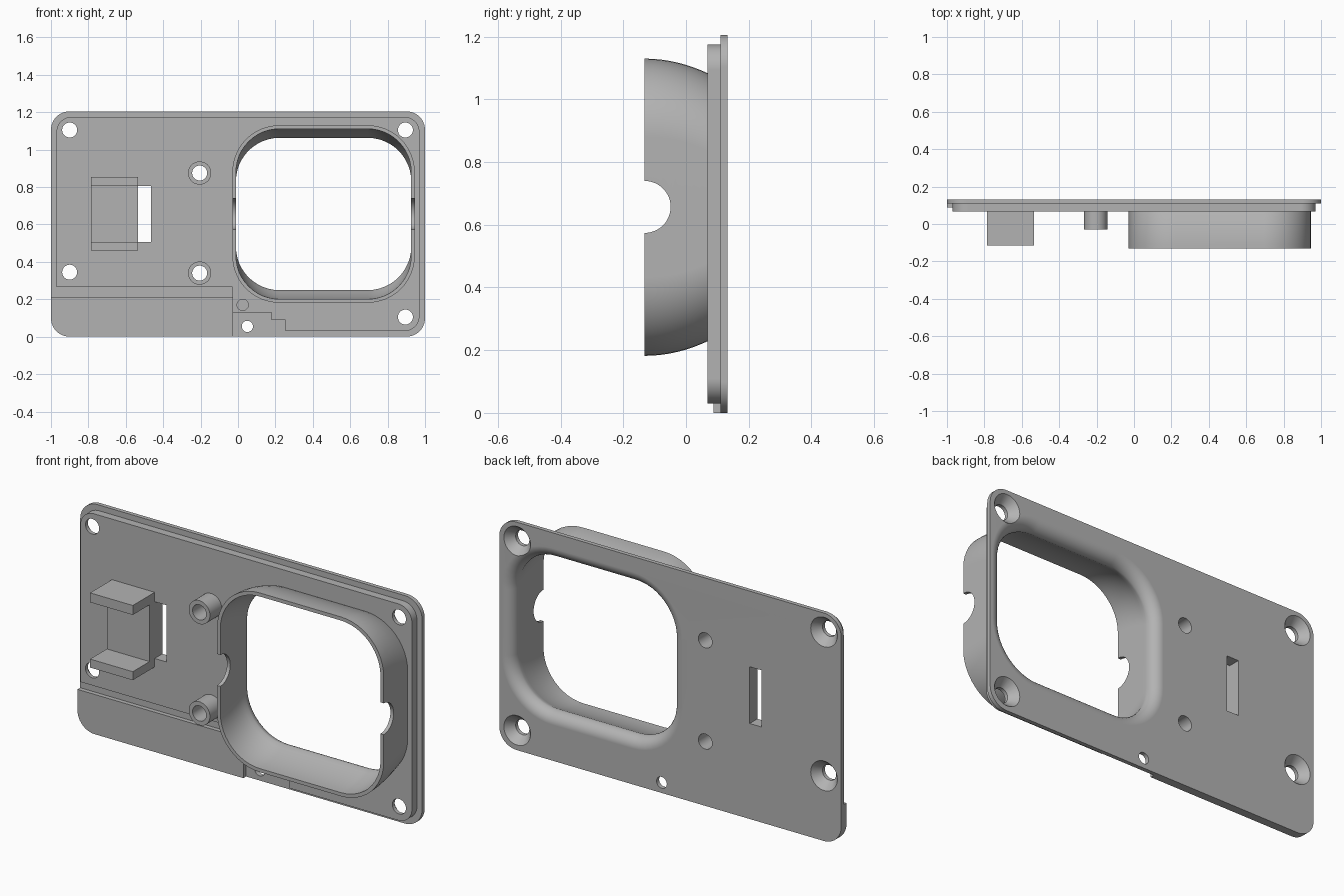
import bpy, bmesh, math
from mathutils import Vector

cube = bpy.data.objects.get("Cube")
if cube:
    bpy.data.objects.remove(cube, do_unlink=True)

grey = bpy.data.materials.new("plain_grey")
grey.use_nodes = True
colour = (0.45, 0.45, 0.45, 1)
grey.diffuse_color = colour
grey.node_tree.nodes["Principled BSDF"].inputs["Base Color"].default_value = colour

FRONT, STEP, BACK = 0.068, 0.11, 0.132   # plate depths along y
RIM = -0.132                             # front edge of the collar


def outline(corners, steps=12):
    """Right-angled (x, z, radius) corners turned into a filleted outline."""
    pts = []
    for i, (x, z, r) in enumerate(corners):
        p = Vector((x, z))
        if r == 0:
            pts.append(p)
            continue
        a = (Vector(corners[i - 1][:2]) - p).normalized()
        b = (Vector(corners[(i + 1) % len(corners)][:2]) - p).normalized()
        for k in range(steps + 1):
            t = k / steps * math.pi / 2
            pts.append(p + r * (a + b - b * math.cos(t) - a * math.sin(t)))
    return pts


def rect(x0, x1, z0, z1, r=0):
    return outline([(x0, z0, r), (x1, z0, r), (x1, z1, r), (x0, z1, r)])


def circle(x, z, r, n=40):
    return [Vector((x + r * math.cos(k * math.tau / n),
                    z + r * math.sin(k * math.tau / n))) for k in range(n)]


def loft(name, sections):
    """Closed solid through (y, outline) sections."""
    bm = bmesh.new()
    rings = [[bm.verts.new((p.x, y, p.y)) for p in pts] for y, pts in sections]
    n = len(rings[0])
    for lo, hi in zip(rings, rings[1:]):
        for i in range(n):
            j = (i + 1) % n
            bm.faces.new((lo[i], lo[j], hi[j], hi[i]))
    bm.faces.new(rings[0][::-1])
    bm.faces.new(rings[-1])
    bmesh.ops.recalc_face_normals(bm, faces=bm.faces)
    mesh = bpy.data.meshes.new(name)
    bm.to_mesh(mesh)
    bm.free()
    mesh.materials.append(grey)
    ob = bpy.data.objects.new(name, mesh)
    bpy.context.collection.objects.link(ob)
    return ob


def prism(name, pts, y0, y1):
    return loft(name, [(y0, pts), (y1, pts)])


def combine(body, tool, operation):
    mod = body.modifiers.new(operation, 'BOOLEAN')
    mod.operation, mod.object, mod.solver = operation, tool, 'EXACT'
    bpy.context.view_layer.objects.active = body
    bpy.ops.object.modifier_apply(modifier=mod.name)
    bpy.data.objects.remove(tool, do_unlink=True)


def add(tool):
    combine(panel, tool, 'UNION')


def cut(tool):
    combine(panel, tool, 'DIFFERENCE')


# Thin flange, stepped raised plate and thicker corner pad
panel = prism("mounting_panel", rect(-1, 1, 0, 1.205, 0.1), STEP, BACK)
raised = [(-0.97, 0.265, 0), (-0.03, 0.265, 0), (-0.03, 0.13, 0), (0.18, 0.13, 0),
          (0.18, 0.09, 0), (0.255, 0.09, 0), (0.255, 0.03, 0), (0.97, 0.03, 0.08),
          (0.97, 1.175, 0.08), (-0.97, 1.175, 0.08)]
add(prism("raised_plate", outline(raised), FRONT, 0.12))
pad = [(-1, 0, 0.1), (-0.03, 0, 0), (-0.03, 0.21, 0), (-1, 0.21, 0)]
add(prism("corner_pad", outline(pad), 0.087, 0.12))


# Collar whose top and bottom curve inward towards the plate
def taper(y):
    return 0.046 * ((y - RIM) / 0.2) ** 2


def collar_section(y, inset, r):
    t = taper(y) + inset
    return y, rect(-0.03 + inset, 0.945 - inset, 0.182 + t, 1.13 - t, r)


depths = [RIM + 0.21 * k / 8 for k in range(9)]
add(loft("collar", [collar_section(y, 0, 0.25) for y in depths]))

# Opening through the collar, flaring out to a rounded edge at the back
inner = [(RIM - 0.05, collar_section(RIM, 0.019, 0.232)[1])]
inner += [collar_section(y, 0.019, 0.232) for y in depths[:-1]]
flare, y0 = 0.06, BACK - 0.06
for k in range(9):
    a = k / 8 * math.pi / 2
    g = flare * (1 - math.cos(a))
    t = taper(y0) + 0.019 - g
    inner.append((y0 + flare * math.sin(a),
                  rect(-0.011 - g, 0.926 + g, 0.182 + t, 1.13 - t, 0.232 + g)))
inner.append((BACK + 0.05, inner[-1][1]))
cut(loft("opening", inner))

# Half-round notches across both collar sides
bpy.ops.mesh.primitive_cylinder_add(vertices=48, radius=0.083, depth=1.4,
                                    location=(0.45, RIM, 0.657),
                                    rotation=(0, math.pi / 2, 0))
cut(bpy.context.object)

# Hollow posts
for z in (0.34, 0.875):
    add(prism("post", circle(-0.205, z, 0.062), -0.03, 0.1))
    cut(prism("post_hole", circle(-0.205, z, 0.04), -0.1, 0.2))

# Countersunk corner screw holes
for x, z in ((-0.9, 1.105), (0.895, 1.105), (-0.9, 0.345), (0.895, 0.105)):
    small, wide = circle(x, z, 0.04), circle(x, z, 0.078)
    cut(loft("screw_hole", [(0, small), (0.088, small), (BACK, wide), (0.2, wide)]))

# Small through hole, shallow blind hole and cable slot
cut(prism("pin_hole", circle(0.05, 0.055, 0.03), 0, 0.2))
cut(prism("blind_hole", circle(0.025, 0.17, 0.03), 0.0, STEP))
cut(prism("slot", rect(-0.535, -0.465, 0.505, 0.805), 0, 0.2))

# Bracket beside the slot: two arms and a backing slab
add(prism("bracket_slab", rect(-0.785, -0.535, 0.46, 0.855), 0.025, 0.09))
for z0, z1 in ((0.46, 0.505), (0.805, 0.855)):
    add(prism("bracket_arm", rect(-0.785, -0.535, z0, z1), -0.115, 0.09))

# Shading: smooth curves, crisp edges
bpy.ops.object.select_all(action='DESELECT')
panel.select_set(True)
bpy.context.view_layer.objects.active = panel
bpy.ops.object.shade_smooth_by_angle(angle=math.radians(30))
weighted = panel.modifiers.new("weighted_normals", 'WEIGHTED_NORMAL')
weighted.keep_sharp = True
